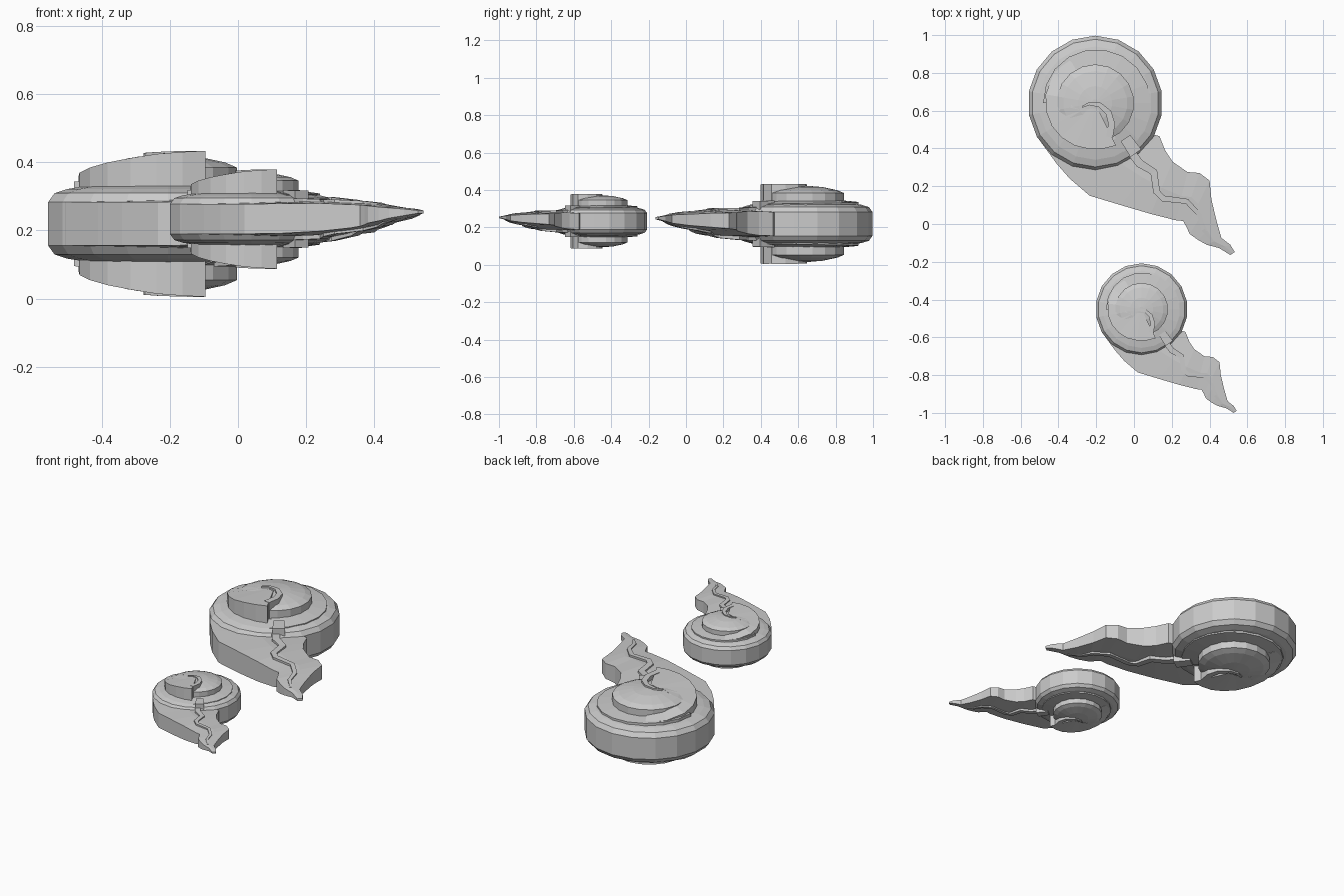
import bpy, bmesh, math
from mathutils import Vector, Matrix

if "Cube" in bpy.data.objects:
    bpy.data.objects.remove(bpy.data.objects["Cube"])

CX, CY, MID = -0.205, 0.64, 0.219      # spiral centre and mid height


def finish(name, verts, faces, place):
    mesh = bpy.data.meshes.new(name)
    mesh.from_pydata([place @ Vector(v) for v in verts], [], faces)
    bm = bmesh.new()
    bm.from_mesh(mesh)
    bmesh.ops.recalc_face_normals(bm, faces=bm.faces)
    bm.to_mesh(mesh)
    bm.free()
    ob = bpy.data.objects.new(name, mesh)
    bpy.context.collection.objects.link(ob)
    return ob


def loft(name, sections, place):
    """Join equal closed sections and cap both ends."""
    n = len(sections[0])
    verts = [p for s in sections for p in s]
    faces = [(i * n + j, i * n + (j + 1) % n, (i + 1) * n + (j + 1) % n, (i + 1) * n + j)
             for i in range(len(sections) - 1) for j in range(n)]
    faces += [tuple(range(n)), tuple(range(len(verts) - n, len(verts)))]
    return finish(name, verts, faces, place)


def polar(deg, r):
    a = math.radians(deg)
    return CX + r * math.cos(a), CY + r * math.sin(a)


def stack(name, profile, place, sides=18):
    """Round tier, mirrored above and below the mid plane."""
    full = [(r, -z) for r, z in reversed(profile)] + profile
    loft(name, [[(*polar(360 * k / sides + 10, r), z) for k in range(sides)]
                for r, z in full], place)


def whorl(name, stations, place):
    """Spiral wall: angle, outer radius, edge height, inner radius, inner height."""
    secs = []
    for a, r, z, ri, zi in stations:
        o, i = polar(a, r), polar(a, ri)
        secs.append([(*i, zi), (*o, z), (*o, -z), (*i, -zi)])
    loft(name, secs, place)


def ridge(name, path, place):
    """Raised line of rectangular section: x, y, half width, half height, z shift."""
    secs = []
    for k, (x, y, w, h, s) in enumerate(path):
        a, b = path[max(k - 1, 0)], path[min(k + 1, len(path) - 1)]
        d = Vector((b[0] - a[0], b[1] - a[1])).normalized()
        nx, ny = -d.y * w, d.x * w
        secs.append([(x + nx, y + ny, s + h), (x - nx, y - ny, s + h),
                     (x - nx, y - ny, s - h), (x + nx, y + ny, s - h)])
    loft(name, secs, place)


def ornament(tag, place):
    # outer rim and shoulder
    stack(tag + "_rim", [(0.357, 0.064), (0.338, 0.09), (0.30, 0.102), (0.22, 0.115)], place)
    # central dome
    stack(tag + "_dome", [(0.205, 0.165), (0.17, 0.18), (0.09, 0.197), (0.02, 0.203)], place)

    # flaring body and wavy tail: left edge, right edge, half height, z shift
    rows = [(-.55, .60, -.2, .7, .064, 0), (-.505, .45, -.1, .6, .064, 0),
            (-.41, .32, 0, .52, .064, 0), (-.34, .24, .08, .48, .064, 0),
            (-.235, .15, .135, .465, .064, 0), (-.07, .1, .165, .39, .064, .003),
            (.09, .053, .204, .33, .06, .008), (.22, .02, .283, .275, .05, .012),
            (.26, .016, .347, .27, .046, .015), (.28, -.02, .40, .23, .042, .017),
            (.295, -.053, .41, .13, .037, .02), (.34, -.085, .437, .016, .03, .022),
            (.385, -.11, .463, -.074, .022, .026), (.45, -.127, .51, -.11, .014, .029),
            (.51, -.164, .533, -.148, .006, .031)]
    secs = []
    for x0, y0, x1, y1, h, s in rows:
        m = ((x0 + x1) / 2, (y0 + y1) / 2)
        secs.append([(x0, y0, s + h), (*m, s + h * 1.15), (x1, y1, s + h),
                     (x1, y1, s - h), (*m, s - h * 1.15), (x0, y0, s - h)])
    loft(tag + "_tail", secs, place)

    # middle whorl: low spiral step that rises into the tall front crescent
    whorl(tag + "_low_whorl",
          [(-60 + 20 * k, 0.30 - 0.002 * k, 0.105 + 0.0016 * k, 0.15, 0.13)
           for k in range(13)], place)
    whorl(tag + "_crescent",
          [(-64, .25, .214, .03, .207), (-80, .245, .211, .03, .207),
           (-98, .245, .205, .03, .207), (-116, .25, .193, .03, .207),
           (-134, .255, .18, .04, .203), (-152, .26, .165, .08, .199),
           (-170, .264, .15, .12, .192), (-190, .267, .137, .15, .183),
           (-215, .27, .125, .15, .16), (-240, .272, .118, .15, .14)], place)

    # curl at the centre
    ridge(tag + "_curl",
          [(-.275, .62, .004, .208, 0), (-.235, .638, .009, .211, 0),
           (-.18, .63, .013, .213, 0), (-.135, .59, .016, .213, 0),
           (-.118, .53, .018, .214, 0), (-.13, .46, .018, .214, 0)], place)

    # neck block where the zigzag starts, and the zigzag line down the tail
    ridge(tag + "_neck_block", [(-.045, .455, .03, .125, 0), (.01, .375, .035, .122, 0)], place)
    ridge(tag + "_zigzag",
          [(-.03, .40, .022, .09, 0), (.03, .32, .022, .088, 0), (.105, .275, .02, .085, 0),
           (.12, .17, .018, .08, .005), (.155, .135, .016, .074, .01),
           (.28, .12, .014, .064, .014), (.345, .05, .012, .052, .018),
           (.365, -.03, .01, .042, .022), (.415, -.09, .005, .028, .026)], place)


ornament("large_spiral", Matrix.Translation((0, 0, MID)))
S = 0.682
ornament("small_spiral", Matrix.Translation((0.18, -0.888, 0.233)) @ Matrix.Scale(S, 4))
